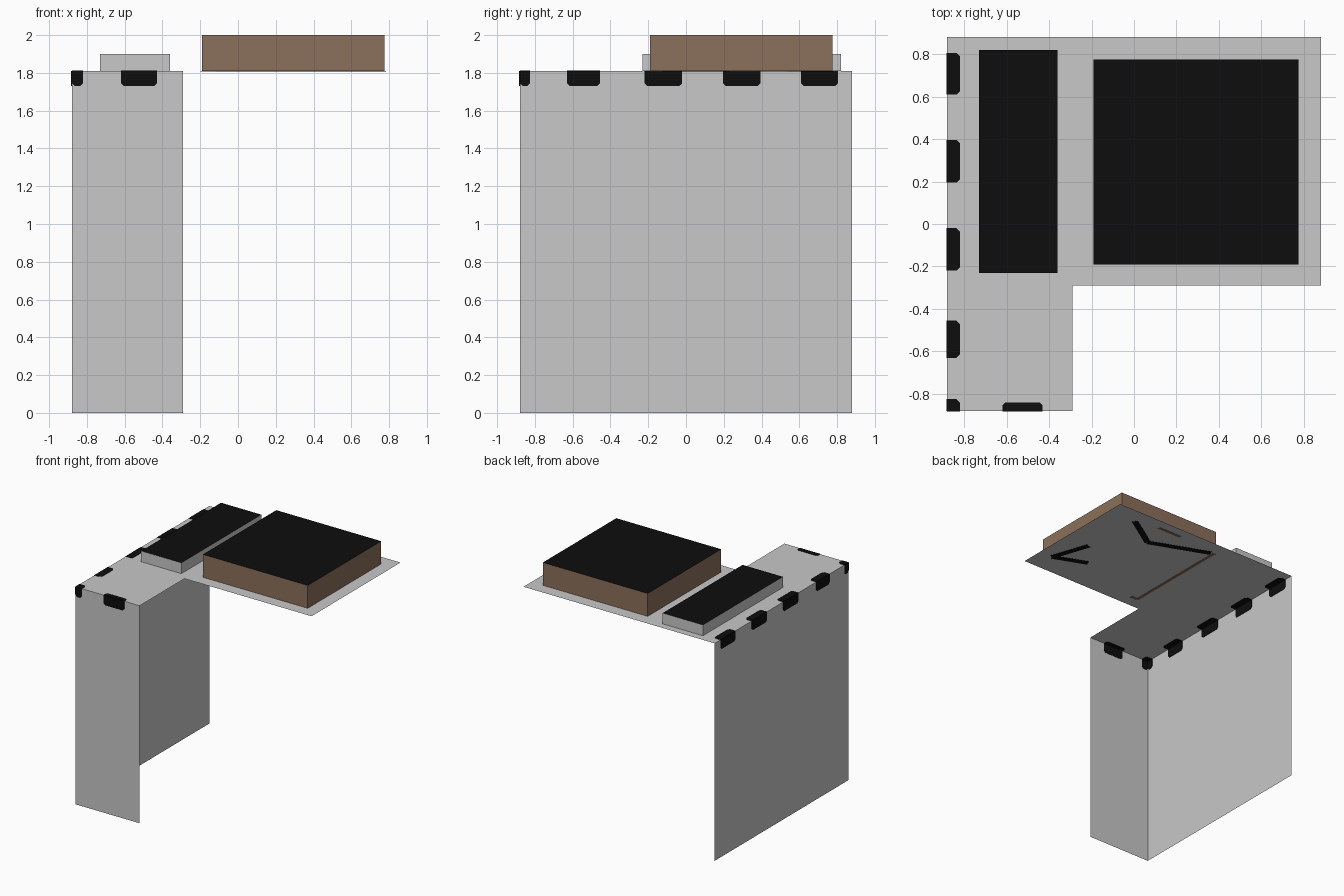
import bpy, bmesh
from mathutils import Vector

if "Cube" in bpy.data.objects:
    bpy.data.objects.remove(bpy.data.objects["Cube"])


def material(name, colour):
    m = bpy.data.materials.new(name)
    m.diffuse_color = (*colour, 1)
    m.use_nodes = True
    m.node_tree.nodes["Principled BSDF"].inputs["Base Color"].default_value = m.diffuse_color
    return m


GREY = material("light_grey", (0.58, 0.58, 0.58))
BROWN = material("brown", (0.26, 0.163, 0.104))
BLACK = material("black", (0.004, 0.004, 0.004))

E, IN, TOP = 0.88, -0.29, 1.81      # outer edge, inner corner, roof height


def finish(name, bm, mats):
    me = bpy.data.meshes.new(name)
    bm.to_mesh(me)
    bm.free()
    for m in mats:
        me.materials.append(m)
    ob = bpy.data.objects.new(name, me)
    bpy.context.collection.objects.link(ob)
    return ob


def sheet(name, points, mat, normal, thick=0.0):
    """Flat polygon facing normal, optionally a thin plate centred on it."""
    bm = bmesh.new()
    n = Vector(normal)
    f = bm.faces.new([bm.verts.new(Vector(p) - n * thick / 2) for p in points])
    if thick:
        r = bmesh.ops.extrude_face_region(bm, geom=[f], use_keep_orig=True)
        new = [g for g in r["geom"] if isinstance(g, bmesh.types.BMVert)]
        bmesh.ops.translate(bm, verts=new, vec=n * thick)
        bmesh.ops.recalc_face_normals(bm, faces=bm.faces)
    else:
        f.normal_update()
        if f.normal.dot(n) < 0:
            f.normal_flip()
    return finish(name, bm, [mat])


def open_box(name, x0, x1, y0, y1, z1, side):
    """Box without a bottom, standing on the roof, with a black top."""
    bm = bmesh.new()
    bmesh.ops.create_cube(bm, size=1)
    for v in bm.verts:
        v.co = (x1 if v.co.x > 0 else x0, y1 if v.co.y > 0 else y0,
                z1 if v.co.z > 0 else TOP)
    bm.normal_update()
    bmesh.ops.delete(bm, geom=[f for f in bm.faces if f.normal.z < -0.5], context='FACES')
    for f in bm.faces:
        f.material_index = 1 if f.normal.z > 0.5 else 0
    return finish(name, bm, [side, BLACK])


# Walls and L-shaped roof
sheet("front_wall", [(-E, -E, 0), (IN, -E, 0), (IN, -E, TOP), (-E, -E, TOP)], GREY, (0, -1, 0))
sheet("left_wall", [(-E, -E, 0), (-E, E, 0), (-E, E, TOP), (-E, -E, TOP)], GREY, (-1, 0, 0))
sheet("roof", [(-E, -E, TOP), (IN, -E, TOP), (IN, IN, TOP), (E, IN, TOP),
               (E, E, TOP), (-E, E, TOP)], GREY, (0, 0, 1))

# Raised boxes on the roof
open_box("large_roof_box", -0.19, 0.775, -0.19, 0.775, 2.0, BROWN)
open_box("small_roof_box", -0.73, -0.36, -0.23, 0.82, 1.9, GREY)


# Painted dark patches that fold over the roof edge
def patch(a, b, depth):
    c = 0.015
    return [(a, 0), (b, 0), (b, depth - c), (b - c, depth), (a + c, depth), (a, depth - c)]


T = 0.006
for i, (a, b) in enumerate([(-E, -0.825), (-0.63, -0.455), (-0.22, -0.02),
                            (0.195, 0.395), (0.61, 0.805)]):
    sheet(f"left_wall_patch_{i}", [(-E, s, TOP - d) for s, d in patch(a, b, 0.08)], BLACK, (1, 0, 0), T)
    sheet(f"left_roof_patch_{i}", [(-E + d, s, TOP) for s, d in patch(a, b, 0.06)], BLACK, (0, 0, 1), T)
for i, (a, b) in enumerate([(-E, -0.82), (-0.62, -0.43)]):
    sheet(f"front_wall_patch_{i}", [(s, -E, TOP - d) for s, d in patch(a, b, 0.08)], BLACK, (0, 1, 0), T)
    sheet(f"front_roof_patch_{i}", [(s, -E + d, TOP) for s, d in patch(a, b, 0.04)], BLACK, (0, 0, 1), T)


# Painted streaks on the underside of the roof
def streak(name, p, q, width, mat):
    p, q = Vector(p), Vector(q)
    w = (q - p).normalized().orthogonal() * width / 2
    sheet(name, [(v.x, v.y, TOP - 0.003) for v in (p - w, q - w, q + w, p + w)], mat, (0, 0, -1), 0.002)


for i, (p, q) in enumerate([((-0.16, 0.75), (0.33, 0.56)), ((0.33, 0.56), (0.62, 0.75)),
                            ((0.76, -0.10), (0.65, 0.22)), ((0.76, -0.10), (0.48, 0.01))]):
    streak(f"underside_dark_streak_{i}", p, q, 0.05, BLACK)
for i, (p, q) in enumerate([((-0.185, -0.18), (-0.185, 0.76)), ((0.19, 0.79), (0.41, 0.79)),
                            ((-0.18, -0.18), (-0.12, -0.18))]):
    streak(f"underside_brown_streak_{i}", p, q, 0.025, BROWN)
